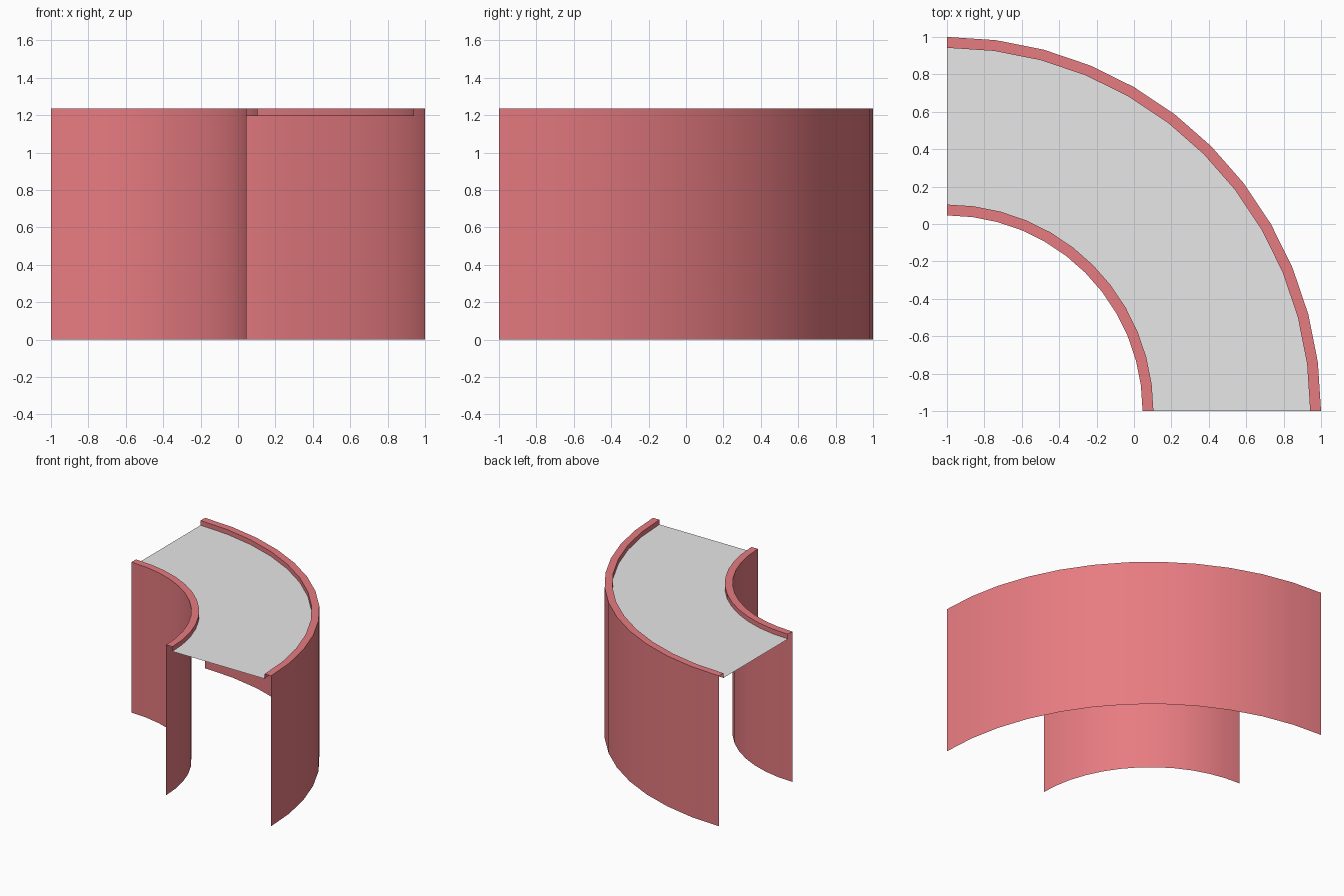
import bpy
import math

if "Cube" in bpy.data.objects:
    bpy.data.objects.remove(bpy.data.objects["Cube"])

CENTRE = (-1.0, -1.0)   # pivot of the quarter bend
SEGMENTS = 12           # 7.5 degree steps
R_IN, R_OUT, RIM = 1.046, 2.0, 0.058
DECK_Z, TOP_Z = 1.197, 1.236


def material(name, rgb):
    m = bpy.data.materials.new(name)
    m.diffuse_color = (*rgb, 1.0)
    m.use_nodes = True
    m.node_tree.nodes["Principled BSDF"].inputs["Base Color"].default_value = m.diffuse_color
    return m


def sweep(name, profile, mat):
    """Sweep an open (radius, z) profile through a quarter turn."""
    n = len(profile)
    verts, faces = [], []
    for i in range(SEGMENTS + 1):
        a = math.pi / 2 * i / SEGMENTS
        for r, z in profile:
            verts.append((CENTRE[0] + r * math.cos(a), CENTRE[1] + r * math.sin(a), z))
    for i in range(SEGMENTS):
        for j in range(n - 1):
            p, q = i * n + j, (i + 1) * n + j
            faces.append((p, q, q + 1, p + 1))
    mesh = bpy.data.meshes.new(name)
    mesh.from_pydata(verts, [], faces)
    mesh.materials.append(mat)
    obj = bpy.data.objects.new(name, mesh)
    bpy.context.collection.objects.link(obj)
    bpy.ops.object.select_all(action='DESELECT')
    obj.select_set(True)
    bpy.context.view_layer.objects.active = obj
    bpy.ops.object.shade_smooth_by_angle(angle=math.radians(30))
    return obj


red = material("wall_red", (0.8, 0.2, 0.22))
grey = material("deck_grey", (0.8, 0.8, 0.8))

# Thin side walls, each folding over into a raised kerb that drops to the deck
sweep("outer_wall", [(R_OUT - RIM, DECK_Z), (R_OUT - RIM, TOP_Z),
                     (R_OUT, TOP_Z), (R_OUT, 0)][::-1], red)
sweep("inner_wall", [(R_IN, 0), (R_IN, TOP_Z),
                     (R_IN + RIM, TOP_Z), (R_IN + RIM, DECK_Z)][::-1], red)

# Flat deck between the kerbs
sweep("deck", [(R_OUT - RIM, DECK_Z), (R_IN + RIM, DECK_Z)], grey)
